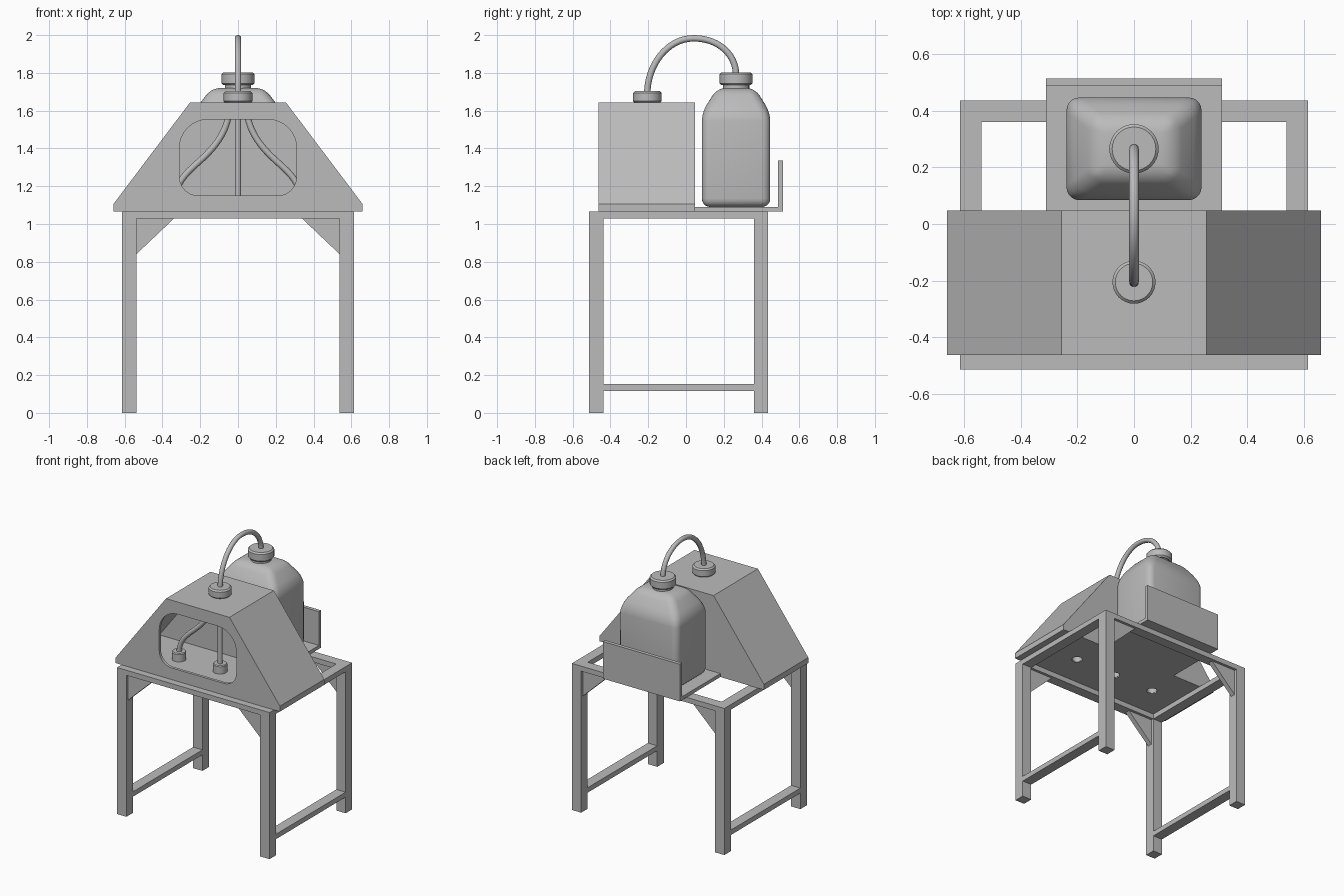
import bpy, bmesh, math
from mathutils import Vector

cube = bpy.data.objects.get("Cube")
if cube:
    bpy.data.objects.remove(cube, do_unlink=True)

grey = bpy.data.materials.new("plain grey")
grey.use_nodes = True
COLOR = (0.5, 0.5, 0.5, 1)
grey.diffuse_color = COLOR
grey.node_tree.nodes["Principled BSDF"].inputs["Base Color"].default_value = COLOR


def finish(name, bm):
    bmesh.ops.recalc_face_normals(bm, faces=bm.faces)
    mesh = bpy.data.meshes.new(name)
    bm.to_mesh(mesh)
    bm.free()
    ob = bpy.data.objects.new(name, mesh)
    bpy.context.collection.objects.link(ob)
    mesh.materials.append(grey)
    return ob


def select(ob):
    bpy.ops.object.select_all(action="DESELECT")
    ob.select_set(True)
    bpy.context.view_layer.objects.active = ob


def smooth(ob, angle=35):
    select(ob)
    bpy.ops.object.shade_smooth_by_angle(angle=math.radians(angle))


def box(name, x, y, z):
    bm = bmesh.new()
    bmesh.ops.create_cube(bm, size=1)
    for v in bm.verts:
        v.co = [(lo + hi) / 2 + c * (hi - lo) for c, (lo, hi) in zip(v.co, (x, y, z))]
    return finish(name, bm)


def prism(name, outline, y0, y1):
    """Extrude an outline of (x, z) points along y."""
    bm = bmesh.new()
    face = bm.faces.new([bm.verts.new((x, y0, z)) for x, z in outline])
    out = bmesh.ops.extrude_face_region(bm, geom=[face])["geom"]
    bmesh.ops.translate(bm, vec=(0, y1 - y0, 0),
                        verts=[g for g in out if isinstance(g, bmesh.types.BMVert)])
    return finish(name, bm)


def lathe(name, profile, center, steps=32):
    """Spin an (r, z) profile around a vertical axis."""
    bm = bmesh.new()
    cx, cy = center
    verts = [bm.verts.new((cx + r, cy, z)) for r, z in profile]
    edges = [bm.edges.new(pair) for pair in zip(verts, verts[1:])]
    bmesh.ops.spin(bm, geom=verts + edges, cent=(cx, cy, 0), axis=(0, 0, 1),
                   angle=math.tau, steps=steps)
    bmesh.ops.remove_doubles(bm, verts=bm.verts, dist=0.0005)
    ob = finish(name, bm)
    smooth(ob)
    return ob


def cap(name, center, r, z0, z1):
    b = min(0.01, r * 0.15)
    return lathe(name, [(0, z0), (r - b, z0), (r, z0 + b), (r, z1 - b), (r - b, z1), (0, z1)], center)


def hose(name, points, radius=0.017):
    """Round tube along Bezier points given as (position, handle offset)."""
    curve = bpy.data.curves.new(name, "CURVE")
    curve.dimensions = "3D"
    curve.bevel_depth = radius
    curve.bevel_resolution = 4
    curve.resolution_u = 16
    curve.use_fill_caps = True
    spline = curve.splines.new("BEZIER")
    spline.bezier_points.add(len(points) - 1)
    for bp, (pos, off) in zip(spline.bezier_points, points):
        bp.handle_left_type = bp.handle_right_type = "FREE"
        bp.co = pos
        bp.handle_left = Vector(pos) - Vector(off)
        bp.handle_right = Vector(pos) + Vector(off)
    curve.materials.append(grey)
    ob = bpy.data.objects.new(name, curve)
    bpy.context.collection.objects.link(ob)
    select(ob)
    bpy.ops.object.convert(target="MESH")
    smooth(bpy.context.object, 50)


def cut(ob, cutter):
    mod = ob.modifiers.new("cut", "BOOLEAN")
    mod.operation = "DIFFERENCE"
    mod.solver = "EXACT"
    mod.object = cutter
    select(ob)
    bpy.ops.object.modifier_apply(modifier=mod.name)
    bpy.data.objects.remove(cutter, do_unlink=True)


# Stand: legs, top frame, lower rails and corner braces
OUT, IN = 0.613, 0.538
FRONT, BACK, W = -0.513, 0.435, 0.075
RAIL, TOP = 1.028, 1.065
for side, s in (("right", -1), ("left", 1)):
    xs = sorted((s * IN, s * OUT))
    for end, y in (("front", FRONT), ("back", BACK - W)):
        box(f"{end}_{side}_leg", xs, (y, y + W), (0, RAIL))
        mid = y + W / 2
        prism(f"{end}_{side}_brace", [(s * IN, RAIL), (s * 0.34, RAIL), (s * IN, 0.84)],
              mid - 0.018, mid + 0.018)
    box(f"{side}_top_rail", xs, (FRONT + W, BACK - W), (RAIL, TOP))
    box(f"{side}_lower_rail", xs, (FRONT + W, BACK - W), (0.117, 0.153))
box("front_top_rail", (-OUT, OUT), (FRONT, FRONT + W), (RAIL, TOP))
box("back_top_rail", (-OUT, OUT), (BACK - W, BACK), (RAIL, TOP))

# Hollow hood with a rounded window in front and drain holes in the floor
CY = -0.205
H0, H1 = -0.462, 0.048
hood = prism("hood", [(-0.66, TOP), (0.66, TOP), (0.66, 1.105), (0.255, 1.642),
                      (-0.255, 1.642), (-0.66, 1.105)], H0, H1)
cut(hood, prism("hollow", [(-0.64, 1.085), (0.64, 1.085), (0.64, 1.1), (0.246, 1.622),
                           (-0.246, 1.622), (-0.64, 1.1)], H0 + 0.02, H1 - 0.02))
window = []
for cx, cz, r, start in ((0.21, 1.25, 0.1, 270), (0.16, 1.403, 0.15, 0),
                         (-0.16, 1.403, 0.15, 90), (-0.21, 1.25, 0.1, 180)):
    for i in range(9):
        a = math.radians(start + i * 11.25)
        window.append((cx + r * math.cos(a), cz + r * math.sin(a)))
cut(hood, prism("window", window, H0 - 0.05, H0 + 0.1))
for x in (-0.33, 0, 0.33):
    cut(hood, lathe("drain", [(0, 1), (0.036, 1), (0.036, 1.2), (0, 1.2)], (x, CY)))
smooth(hood, 25)

# Nozzles on the floor, open underneath, each fed by a tube from the top
for label, s in (("right", -1), ("middle", 0), ("left", 1)):
    x = 0.33 * s
    lathe(f"{label}_nozzle", [(0, 1.115), (0.034, 1.115), (0.034, 1.07), (0.036, 1.07),
                              (0.036, 1.085), (0.047, 1.085), (0.047, 1.138),
                              (0.042, 1.145), (0, 1.145)], (x, CY))
    hose(f"{label}_feed_tube", [((0.045 * s, CY, 1.63), (0, 0, -0.13)),
                                ((0.19 * s, CY, 1.345), (0.07 * s, 0, -0.065)),
                                ((x, CY, 1.13), (0, 0, -0.1))])

# Shelf behind the hood
box("shelf", (-0.31, 0.31), (H1, 0.513), (TOP, 1.09))
box("shelf_back", (-0.31, 0.31), (0.487, 0.513), (1.09, 1.335))

# Bottle: a tapered box with rounded edges
BY = 0.265
bm = bmesh.new()
rings = [[bm.verts.new((sx * hx, BY + sy * hy, z))
          for sx, sy in ((-1, -1), (1, -1), (1, 1), (-1, 1))]
         for hx, hy, z in ((0.238, 0.181, 1.09), (0.238, 0.181, 1.59), (0.14, 0.1, 1.72))]
bm.faces.new(rings[0])
bm.faces.new(rings[-1])
for low, high in zip(rings, rings[1:]):
    for i in range(4):
        j = (i + 1) % 4
        bm.faces.new((low[i], low[j], high[j], high[i]))
bottle = finish("bottle", bm)
bevel = bottle.modifiers.new("rounding", "BEVEL")
bevel.width = 0.045
bevel.segments = 5
bevel.limit_method = "NONE"
select(bottle)
bpy.ops.object.modifier_apply(modifier="rounding")
smooth(bottle, 40)

# Caps and the connecting hose
lathe("bottle_neck", [(0, 1.7), (0.07, 1.7), (0.07, 1.75), (0, 1.75)], (0, BY))
cap("bottle_cap", (0, BY), 0.087, 1.735, 1.803)
cap("hood_cap", (0, CY), 0.076, 1.64, 1.703)
hose("arched_hose", [((0, CY, 1.69), (0, 0, 0.15)),
                     ((0, 0.04, 1.983), (0, 0.14, 0)),
                     ((0, BY, 1.79), (0, 0, -0.1))])
